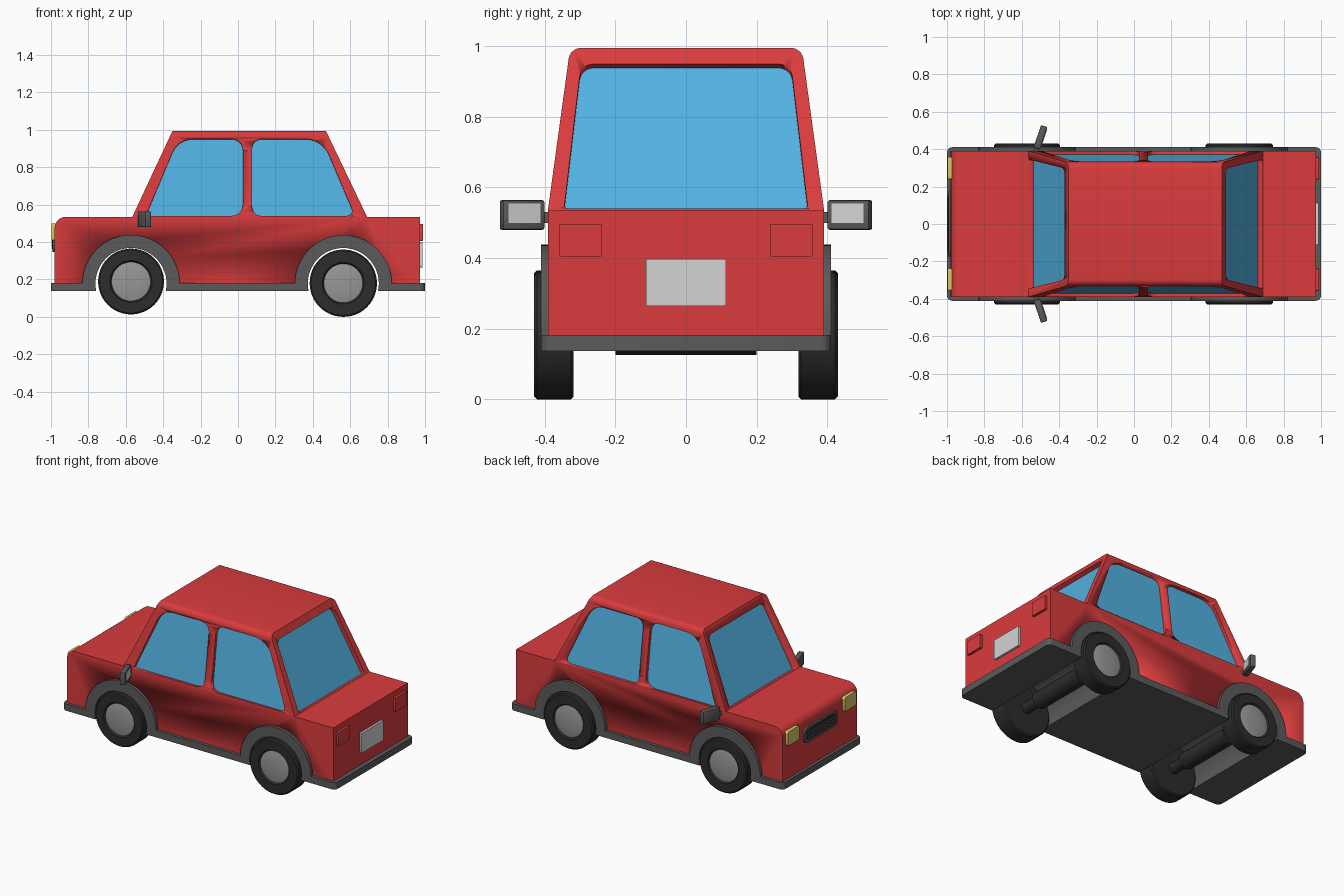
import bpy, bmesh, math
from mathutils import Vector, Matrix

if "Cube" in bpy.data.objects:
    bpy.data.objects.remove(bpy.data.objects["Cube"])

def material(name, *rgb):
    m = bpy.data.materials.new(name)
    m.diffuse_color = (*rgb, 1)
    m.use_nodes = True
    m.node_tree.nodes["Principled BSDF"].inputs["Base Color"].default_value = m.diffuse_color
    return m

RED = material("red paint", 0.70, 0.045, 0.047)
BLUE = material("blue glass", 0.085, 0.45, 0.77)
GRAY = material("dark gray trim", 0.105, 0.105, 0.105)
BLACK = material("tyre black", 0.025, 0.025, 0.025)
HUB = material("hub gray", 0.31, 0.31, 0.31)
LIGHT = material("light gray", 0.66, 0.66, 0.66)
YELLOW = material("headlight yellow", 0.66, 0.58, 0.13)

def add(name, verts, faces, mat, edit=None):
    me = bpy.data.meshes.new(name)
    me.from_pydata([tuple(v) for v in verts], [], faces)
    bm = bmesh.new()
    bm.from_mesh(me)
    bmesh.ops.recalc_face_normals(bm, faces=bm.faces)
    if edit:
        edit(bm)
    bm.to_mesh(me)
    bm.free()
    me.shade_smooth()
    me.set_sharp_from_angle(angle=math.radians(30))
    me.materials.append(mat)
    ob = bpy.data.objects.new(name, me)
    bpy.context.scene.collection.objects.link(ob)
    return ob

def prism(name, a, b, mat, edit=None):
    """Solid between two matching outlines."""
    n = len(a)
    faces = [list(range(n)), list(range(2 * n - 1, n - 1, -1))]
    faces += [[i, (i + 1) % n, n + (i + 1) % n, n + i] for i in range(n)]
    return add(name, list(a) + list(b), faces, mat, edit)

def lathe(name, prof, x, z, mat, n=48):
    """Revolve (radius, y) points around a y axis at x, z."""
    verts = [(x + r * math.cos(2 * math.pi * k / n), y, z + r * math.sin(2 * math.pi * k / n))
             for r, y in prof for k in range(n)]
    faces = [[j * n + k, j * n + (k + 1) % n, (j + 1) * n + (k + 1) % n, (j + 1) * n + k]
             for j in range(len(prof) - 1) for k in range(n)]
    last = (len(prof) - 1) * n
    faces += [list(range(n)), list(range(last, last + n))]
    return add(name, verts, faces, mat)

def rounded(corners, seg=6):
    """Polygon of (u, v, radius) with softened corners."""
    out = []
    for i, (u, v, r) in enumerate(corners):
        p = Vector((u, v))
        if r == 0:
            out.append(p)
            continue
        a = p + (Vector(corners[i - 1][:2]) - p).normalized() * r
        b = p + (Vector(corners[(i + 1) % len(corners)][:2]) - p).normalized() * r
        for k in range(seg + 1):
            t = k / seg
            out.append(a * (1 - t) ** 2 + p * 1.7 * t * (1 - t) + (a + b) * 0.15 * t * (1 - t) + b * t * t)
    return out

def plate(name, y0, y1, z0, z1, x0, x1, r, mat):
    """Rounded plate facing along x."""
    o = rounded([(y0, z0, r), (y1, z0, r), (y1, z1, r), (y0, z1, r)])
    return prism(name, [(x0, *p) for p in o], [(x1, *p) for p in o], mat)

def box(name, center, size, mat, bevel=0.0, turn=0.0):
    bm = bmesh.new()
    bmesh.ops.create_cube(bm, size=1, matrix=Matrix.Translation(center)
                          @ Matrix.Rotation(turn, 4, 'Z') @ Matrix.Diagonal((*size, 1)))
    if bevel:
        bmesh.ops.bevel(bm, geom=bm.edges[:], offset=bevel, segments=2, profile=0.5, affect='EDGES')
    bm.verts.index_update()
    v = [p.co.copy() for p in bm.verts]
    f = [[p.index for p in q.verts] for q in bm.faces]
    bm.free()
    return add(name, v, f, mat)

def cut(ob, cutter):
    cutter.hide_render = True
    m = ob.modifiers.new("cut", 'BOOLEAN')
    m.operation, m.solver, m.object = 'DIFFERENCE', 'EXACT', cutter
    bpy.context.view_layer.objects.active = ob
    bpy.ops.object.modifier_apply(modifier=m.name)
    bpy.data.objects.remove(cutter)

WHEELS = [("front", -0.572, 0.189, 0.176), ("rear", 0.563, 0.18, 0.18)]
BELT, TOP, W, RW = 0.535, 0.995, 0.391, 0.328

# Car body: side profile with the roof pulled in
hood = [(-0.98 + 0.06 * (1 - math.cos(a)), 0.475 + 0.06 * math.sin(a))
        for a in [k * math.pi / 12 for k in range(7)]]
prof = [(-0.98, 0.16)] + hood + [(-0.565, BELT), (-0.35, TOP), (0.47, TOP),
                                 (0.69, BELT), (0.972, BELT), (0.972, 0.16)]

def shape_body(bm):
    for s in (-1, 1):
        pair = [v for v in bm.verts if v.co.y * s > 0 and abs(v.co.z - BELT) < 1e-4
                and (abs(v.co.x + 0.565) < 1e-4 or abs(v.co.x - 0.69) < 1e-4)]
        bmesh.ops.connect_verts(bm, verts=pair)
    roof = [e for e in bm.edges if all(v.co.z > 0.9 for v in e.verts)
            and e.verts[0].co.y * e.verts[1].co.y > 0]
    bmesh.ops.bevel(bm, geom=roof, offset=0.03, segments=5, profile=0.5, affect='EDGES')

def side(s):
    return [(x, s * (RW if z > 0.9 else W), z) for x, z in prof]

body = prism("car_body", side(-1), side(1), RED, shape_body)

# Wheel wells through the body
for n, x, z, r in WHEELS:
    cut(body, lathe("well_cutter", [(0.225, -0.6), (0.225, 0.6)], x, 0.178, RED))

# Windows: recess in the body with a glass pane at its floor
def window(name, pts, n, d):
    n = n.normalized()
    cut(body, prism("window_cutter", [p + n * 0.05 for p in pts], [p - n * d for p in pts], RED))
    prism(name, [p - n * (d - 0.001) for p in pts], [p - n * (d + 0.005) for p in pts], BLUE)

front_side = rounded([(-0.493, 0.54, 0.012), (-0.32, 0.952, 0.075), (0.026, 0.952, 0.06), (0.026, 0.54, 0.06)])
rear_side = rounded([(0.075, 0.54, 0.05), (0.075, 0.952, 0.05), (0.45, 0.952, 0.085), (0.625, 0.54, 0.045)])
screen = rounded([(-0.345, 0.541, 0.01), (-0.297, 0.95, 0.035), (0.297, 0.95, 0.035), (0.345, 0.541, 0.01)])
slope = (W - RW) / (TOP - BELT)
for s, tag in ((-1, "right"), (1, "left")):
    for name, o in (("front_side_window", front_side), ("rear_side_window", rear_side)):
        window(f"{name}_{tag}", [Vector((u, s * (W - (v - BELT) * slope), v)) for u, v in o],
               Vector((0, s, slope)), 0.02)
for name, x0, x1, s in (("windscreen", -0.565, -0.35, -1), ("rear_window", 0.69, 0.47, 1)):
    k = (x1 - x0) / (TOP - BELT)
    window(name, [Vector((x0 + k * (v - BELT), u, v)) for u, v in screen],
           Vector((s, 0, abs(k))), 0.028)

# Gray skirt, floor and wheel arches in one profile
def arc(x, r, z_end, rev, n=32):
    a0 = math.asin((z_end - 0.178) / r)
    pts = [(x + r * math.cos(a), 0.178 + r * math.sin(a))
           for a in [a0 + (math.pi - 2 * a0) * k / n for k in range(n + 1)]]
    return pts[::-1] if rev else pts

xs = [w[1] for w in WHEELS]
frame = [(-1, 0.137)] + arc(xs[0], 0.19, 0.137, True) + arc(xs[1], 0.19, 0.137, True)
frame += [(1, 0.137), (1, 0.182)] + arc(xs[1], 0.259, 0.182, False) + arc(xs[0], 0.26, 0.182, False)
frame += [(-1, 0.182)]

def round_corners(bm):
    es = [e for e in bm.edges if all(abs(v.co.x) > 0.99 for v in e.verts)
          and abs(e.verts[0].co.z - e.verts[1].co.z) > 0.01]
    bmesh.ops.bevel(bm, geom=es, offset=0.03, segments=5, profile=0.5, affect='EDGES')

prism("skirt_and_arches", [(x, -0.411, z) for x, z in frame], [(x, 0.411, z) for x, z in frame],
      GRAY, round_corners)

# Wheels, hubs and axles
for n, x, z, r in WHEELS:
    for s, tag in ((-1, "right"), (1, "left")):
        tyre = [(0.02, 0.318), (r - 0.008, 0.318), (r, 0.326), (r, 0.422), (r - 0.008, 0.43),
                (0.112, 0.43), (0.104, 0.418), (0.02, 0.418)]
        lathe(f"{n}_tyre_{tag}", [(a, b * s) for a, b in tyre], x, z, BLACK)
        hub = [(0.104, 0.41), (0.104, 0.421), (0.08, 0.426), (0.045, 0.429), (0.01, 0.43)]
        lathe(f"{n}_hub_{tag}", [(a, b * s) for a, b in hub], x, z, HUB)
    axle = [(0.035, -0.33), (0.035, -0.2), (0.055, -0.2), (0.055, 0.2), (0.035, 0.2), (0.035, 0.33)]
    lathe(f"{n}_axle", axle, x, z, BLACK, 24)

# Lights, mirrors
for s, tag in ((-1, "right"), (1, "left")):
    y0, y1 = sorted((s * 0.238, s * 0.358))
    plate(f"headlight_{tag}", y0, y1, 0.408, 0.5, -0.97, -0.998, 0.012, YELLOW)
    plate(f"tail_light_{tag}", y0, y1, 0.405, 0.497, 0.96, 0.988, 0.004, RED)
    turn = -s * 0.33
    c = Vector((-0.5, s * 0.464, 0.522))
    box(f"mirror_{tag}", c, (0.036, 0.125, 0.084), GRAY, 0.006, turn)
    out = Matrix.Rotation(turn, 3, 'Z') @ Vector((0.018, 0, 0.005))
    box(f"mirror_glass_{tag}", c + out, (0.006, 0.095, 0.056), LIGHT, 0, turn)
    box(f"mirror_stem_{tag}", (-0.52, s * 0.4, 0.515), (0.025, 0.04, 0.03), GRAY)

# Number plate
plate("rear_plate", -0.113, 0.113, 0.265, 0.397, 0.96, 0.986, 0.004, LIGHT)

# Grille with bars
plate("grille_frame", -0.175, 0.175, 0.348, 0.45, -0.97, -0.992, 0.035, GRAY)
plate("grille_inset", -0.158, 0.158, 0.362, 0.436, -0.985, -0.994, 0.027, BLACK)
for i in range(3):
    box(f"grille_bar_{i + 1}", (-0.992, 0, 0.381 + 0.018 * i), (0.01, 0.29, 0.006), GRAY)
